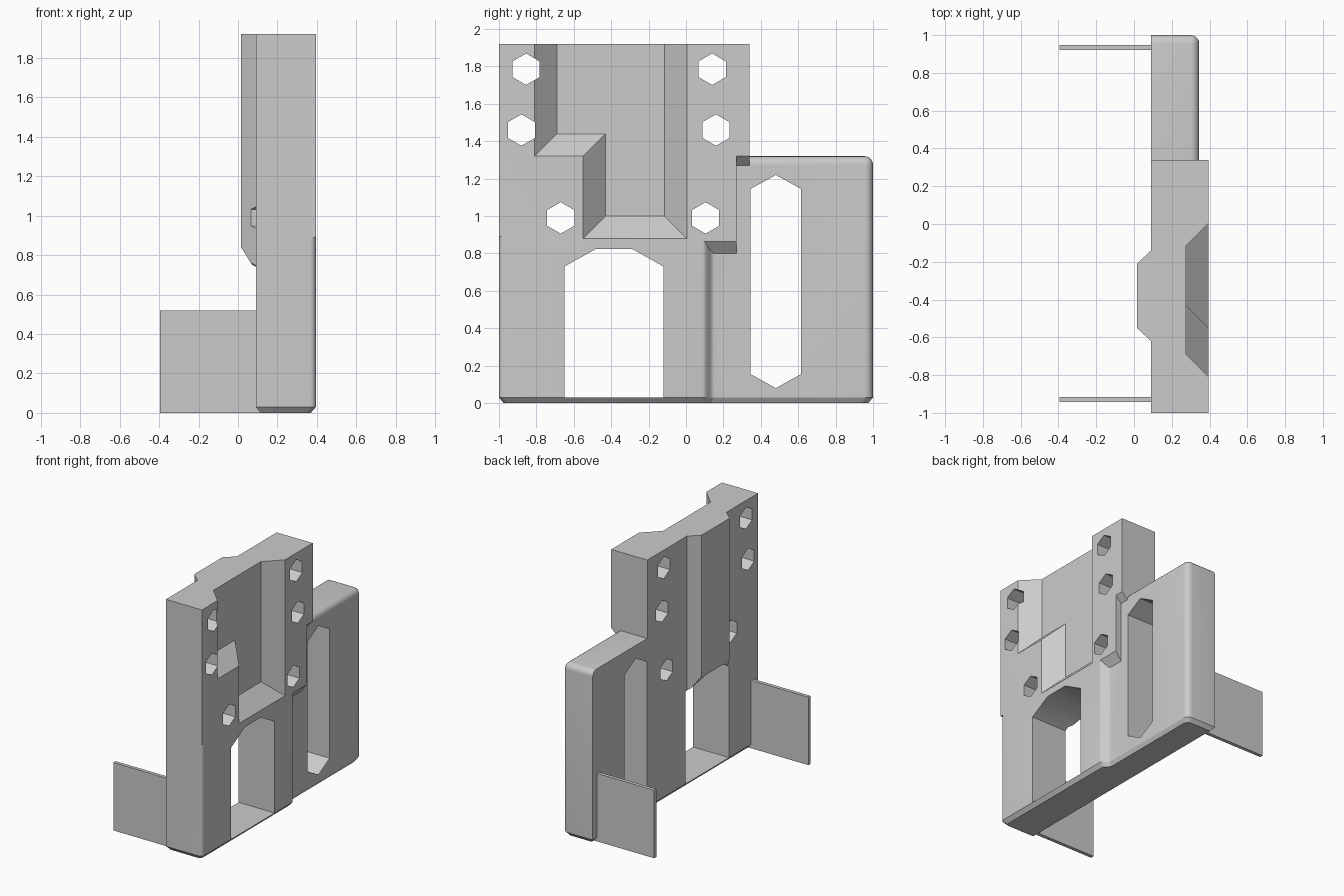
import bpy, bmesh
from math import pi, sin, cos

cube = bpy.data.objects.get("Cube")
if cube:
    bpy.data.objects.remove(cube, do_unlink=True)

grey = bpy.data.materials.new("light_grey")
grey.use_nodes = True
grey.diffuse_color = (0.6, 0.6, 0.6, 1)
grey.node_tree.nodes["Principled BSDF"].inputs["Base Color"].default_value = (0.6, 0.6, 0.6, 1)

BACK, FACE, STEP = 0.09, 0.395, 0.345   # x of rear, main face and recessed face
TOP, SHOULDER = 1.92, 1.32              # heights of main block and side housing
FOOT = 0.03


def to_object(name, bm):
    bmesh.ops.recalc_face_normals(bm, faces=bm.faces)
    mesh = bpy.data.meshes.new(name)
    bm.to_mesh(mesh)
    bm.free()
    mesh.materials.append(grey)
    obj = bpy.data.objects.new(name, mesh)
    bpy.context.scene.collection.objects.link(obj)
    return obj


def loft(name, ring_a, ring_b):
    """Solid between two matching rings of points."""
    bm = bmesh.new()
    a = [bm.verts.new(p) for p in ring_a]
    b = [bm.verts.new(p) for p in ring_b]
    bm.faces.new(a)
    bm.faces.new(b)
    for i in range(len(a)):
        j = (i + 1) % len(a)
        bm.faces.new((a[i], a[j], b[j], b[i]))
    return to_object(name, bm)


def prism(name, pts, axis, lo, hi):
    """Extrude a 2D outline along an axis (0 = x, 1 = y, 2 = z)."""
    def ring(h):
        return [p[:axis] + (h,) + p[axis:] for p in pts]
    return loft(name, ring(lo), ring(hi))


def rect(x, y0, y1, z0, z1):
    return [(x, y0, z0), (x, y1, z0), (x, y1, z1), (x, y0, z1)]


def box(name, x0, x1, y0, y1, z0, z1):
    return loft(name, rect(x0, y0, y1, z0, z1), rect(x1, y0, y1, z0, z1))


def arc(cx, cy, r, start, steps=5):
    return [(cx + r * cos(start + i / steps * pi / 2),
             cy + r * sin(start + i / steps * pi / 2)) for i in range(steps + 1)]


def combine(target, tool, operation):
    mod = target.modifiers.new(tool.name, 'BOOLEAN')
    mod.operation = operation
    mod.solver = 'EXACT'
    mod.object = tool
    bpy.context.view_layer.objects.active = target
    bpy.ops.object.modifier_apply(modifier=mod.name)
    bpy.data.objects.remove(tool, do_unlink=True)


# Plan outline of the lower body: rounded corner, then a soft step to the recessed face
mid, half = (FACE + STEP) / 2, (FACE - STEP) / 2
front_edge = [(BACK, -1.0)] + arc(FACE - 0.03, -0.97, 0.03, -pi / 2)
front_edge += [(mid + half * cos(pi * i / 8), 0.09 + 0.06 * i / 8) for i in range(9)]
body = prism("body", front_edge + [(STEP, 0.3), (BACK, 0.3)], 2, FOOT, 0.89)

# Upper main block with its stepped side
upper = prism("upper_block", [(-1.0, 0.89), (0.0, 0.89), (0.0, 0.865), (0.27, 0.865),
                              (0.27, SHOULDER), (0.34, SHOULDER), (0.34, TOP), (-1.0, TOP)],
              0, BACK, FACE)
combine(body, upper, 'UNION')

# Side housing with three rounded edges meeting at one corner
housing = box("side_housing", BACK, STEP, 0.05, 1.0, FOOT, SHOULDER)
bm = bmesh.new()
bm.from_mesh(housing.data)


def is_outer(edge):
    limits = (STEP, 1.0, SHOULDER)
    return sum(all(abs(v.co[k] - limits[k]) < 1e-4 for v in edge.verts) for k in range(3)) == 2


bmesh.ops.bevel(bm, geom=[e for e in bm.edges if is_outer(e)], offset=0.045,
                segments=5, profile=0.5, affect='EDGES')
bm.to_mesh(housing.data)
bm.free()
combine(body, housing, 'UNION')

# Sloped undersides of the overhangs
for y0, y1, z0, z1 in ((0.06, 0.27, 0.80, 0.865), (0.2, 0.34, 1.27, SHOULDER)):
    wedge = prism("overhang_slope", [(0.3, z0), (STEP, z0), (FACE, z1), (0.3, z1)], 1, y0, y1)
    combine(body, wedge, 'UNION')

# Tapered ridge on the rear
ridge = loft("rear_ridge", rect(0.11, -0.638, -0.122, 0.69, TOP),
             rect(0.015, -0.55, -0.21, 0.84, TOP))
combine(body, ridge, 'UNION')

# Sloped pockets in the main face
for y0, z0, z1 in ((-0.69, 1.44, 2.1), (-0.43, 1.0, 1.6)):
    pocket = loft("pocket", rect(0.275, y0, -0.115, z0, z1),
                  rect(0.415, y0 - 0.14, 0.025, z0 - 0.14, z1))
    combine(body, pocket, 'DIFFERENCE')

# Arched opening and long slot
opening = [(-0.65, -0.1), (-0.12, -0.1), (-0.12, 0.73), (-0.29, 0.825), (-0.48, 0.825), (-0.65, 0.73)]
slot = [(0.345, 0.155), (0.48, 0.08), (0.615, 0.155), (0.615, 1.145), (0.48, 1.22), (0.345, 1.145)]
for outline in (opening, slot):
    combine(body, prism("opening", outline, 0, -0.2, 0.6), 'DIFFERENCE')

# Hexagonal holes
for y, z in ((-0.855, 1.785), (-0.88, 1.46), (-0.67, 0.99), (0.14, 1.785), (0.16, 1.46), (0.105, 0.99)):
    hexagon = [(y + 0.084 * sin(i * pi / 3), z + 0.084 * cos(i * pi / 3)) for i in range(6)]
    combine(body, prism("hole", hexagon, 0, -0.2, 0.6), 'DIFFERENCE')

# Chamfered foot under the whole body
outline = front_edge + arc(STEP - 0.045, 0.955, 0.045, 0) + [(BACK, 1.0)]
centre = (BACK + FACE) / 2
foot = loft("foot", [(centre + (x - centre) * 0.83, y * 0.975, 0) for x, y in outline],
            [(x, y, FOOT) for x, y in outline])

# Thin rear plates
for name, y in (("front_plate", -0.93), ("back_plate", 0.935)):
    box(name, -0.395, 0.115, y - 0.0135, y + 0.0135, 0, 0.52)

# Smooth the rounded edges only
bpy.ops.object.select_all(action='DESELECT')
for obj in (body, foot):
    obj.select_set(True)
bpy.context.view_layer.objects.active = body
bpy.ops.object.shade_smooth_by_angle(angle=pi / 6)
